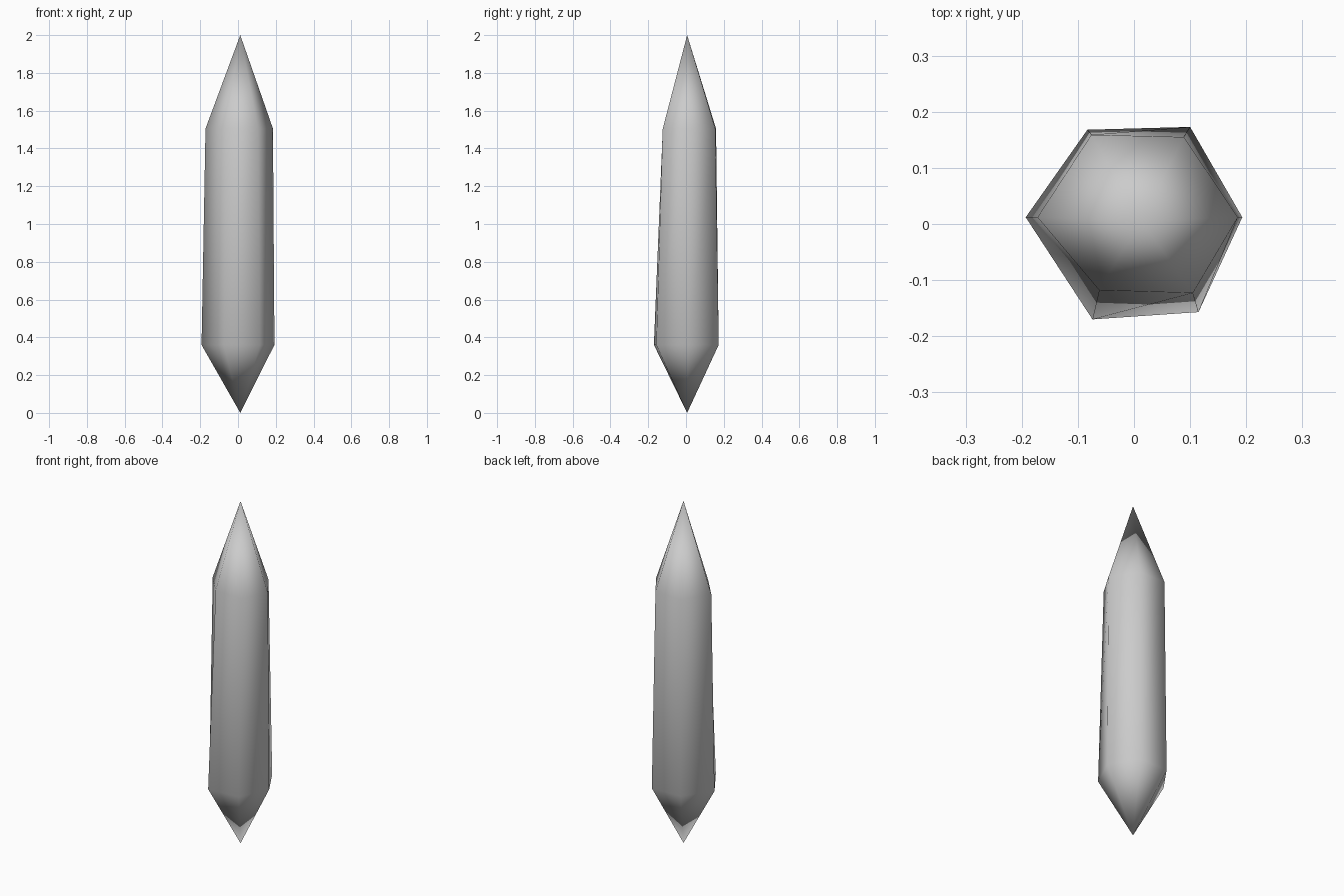
import bpy, bmesh

if "Cube" in bpy.data.objects:
    bpy.data.objects.remove(bpy.data.objects["Cube"])

# Slightly irregular six-sided cross-sections (x, y), counter-clockwise
LOWER = [(0.193, 0.012), (0.10, 0.173), (-0.083, 0.168),
         (-0.193, 0.012), (-0.074, -0.17), (0.115, -0.157)]
UPPER = [(0.185, 0.012), (0.089, 0.155), (-0.076, 0.159),
         (-0.172, 0.012), (-0.062, -0.118), (0.105, -0.123)]

bm = bmesh.new()
bottom_tip = bm.verts.new((0.012, 0.006, 0.0))
top_tip = bm.verts.new((0.012, 0.006, 2.0))
low = [bm.verts.new((x, y, 0.36)) for x, y in LOWER]
high = [bm.verts.new((x, y, 1.505)) for x, y in UPPER]

# Bottom point, shaft and top point, side by side
for i in range(6):
    j = (i + 1) % 6
    bm.faces.new((low[i], bottom_tip, low[j]))
    bm.faces.new((low[i], low[j], high[j], high[i]))
    bm.faces.new((high[i], high[j], top_tip))

bmesh.ops.recalc_face_normals(bm, faces=bm.faces)
for f in bm.faces:
    f.smooth = True

mesh = bpy.data.meshes.new("crystal_shard")
bm.to_mesh(mesh)
bm.free()
bpy.context.collection.objects.link(bpy.data.objects.new("crystal_shard", mesh))
